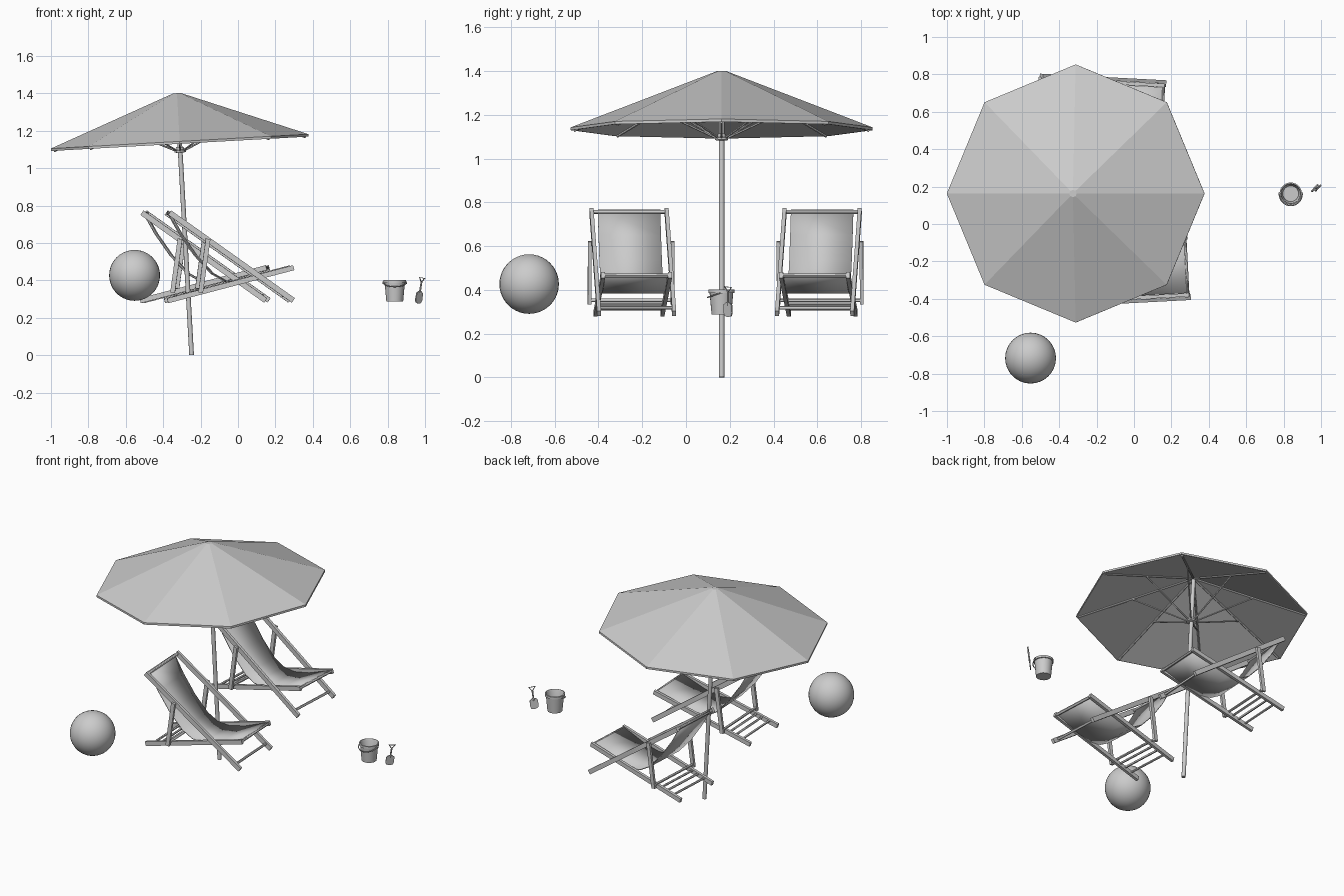
import bpy, bmesh, math
from mathutils import Vector, Matrix

if "Cube" in bpy.data.objects:
    bpy.data.objects.remove(bpy.data.objects["Cube"])


def finish(name, bm, M=Matrix(), smooth=False):
    bmesh.ops.recalc_face_normals(bm, faces=bm.faces)
    bm.transform(M)
    me = bpy.data.meshes.new(name)
    bm.to_mesh(me)
    bm.free()
    ob = bpy.data.objects.new(name, me)
    bpy.context.collection.objects.link(ob)
    if smooth:
        bpy.ops.object.select_all(action='DESELECT')
        ob.select_set(True)
        bpy.context.view_layer.objects.active = ob
        bpy.ops.object.shade_smooth_by_angle()
    return ob


def tube(name, p, q, r, M=Matrix(), n=12):
    p, q = Vector(p), Vector(q)
    bm = bmesh.new()
    rot = (q - p).to_track_quat('Z', 'Y').to_matrix().to_4x4()
    bmesh.ops.create_cone(bm, cap_ends=True, segments=n, radius1=r, radius2=r,
                          depth=(q - p).length, matrix=Matrix.Translation((p + q) / 2) @ rot)
    return finish(name, bm, M, n > 6)


def beam(name, p, q, thick, wide, M=Matrix()):
    # rectangular bar lying in a plane of constant y
    p, q = Vector(p), Vector(q)
    bm = bmesh.new()
    d = q - p
    ang = math.atan2(-d.z, d.x)
    bmesh.ops.create_cube(bm, size=1, matrix=Matrix.Translation((p + q) / 2)
                          @ Matrix.Rotation(ang, 4, 'Y')
                          @ Matrix.Diagonal((d.length, wide, thick, 1)))
    return finish(name, bm, M)


def lathe(name, profile, n, M=Matrix(), smooth=True):
    bm = bmesh.new()
    rings = [[bm.verts.new((r * math.cos(2 * math.pi * i / n), r * math.sin(2 * math.pi * i / n), z))
              for i in range(n)] for r, z in profile]
    for a, b in zip(rings, rings[1:]):
        for i in range(n):
            bm.faces.new((a[i], a[(i + 1) % n], b[(i + 1) % n], b[i]))
    bm.faces.new(rings[0])
    bm.faces.new(rings[-1])
    return finish(name, bm, M, smooth)


def wire(name, pts, r, M, cyclic=False):
    cu = bpy.data.curves.new(name, 'CURVE')
    cu.dimensions = '3D'
    cu.bevel_depth, cu.bevel_resolution = r, 2
    s = cu.splines.new('POLY')
    s.points.add(len(pts) - 1)
    for sp, p in zip(s.points, pts):
        sp.co = (*p, 1)
    s.use_cyclic_u = cyclic
    cu.use_fill_caps = True
    ob = bpy.data.objects.new(name, cu)
    bpy.context.collection.objects.link(ob)
    ob.matrix_world = M


# Parasol, leaning slightly to the left
P = Matrix.Translation((-0.248, 0.163, 0)) @ Matrix.Rotation(math.radians(-3.2), 4, 'Y')
tube("parasol_pole", (0, 0, 0.001), (0, 0, 1.39), 0.0125, P, 16)
lathe("canopy", [(0.02, 1.392), (0.683, 1.132), (0.69, 1.132), (0.69, 1.145), (0.02, 1.403)], 8, P, False)
lathe("parasol_hub", [(0.022, 1.085), (0.03, 1.087), (0.03, 1.098), (0.02, 1.10), (0.02, 1.115)], 16, P)
for i in range(8):
    c, s = math.cos(i * math.pi / 4), math.sin(i * math.pi / 4)
    tube("canopy_rib", (0.015 * c, 0.015 * s, 1.387), (0.675 * c, 0.675 * s, 1.130), 0.006, P, 6)
    tube("canopy_strut", (0.022 * c, 0.022 * s, 1.095), (0.36 * c, 0.36 * s, 1.253), 0.005, P, 6)


# Deck chairs facing right
def deck_chair(M):
    for s in (-1, 1):
        beam("back_rail", (-0.337, 0.172 * s, 0.762), (0.325, 0.172 * s, 0.293), 0.029, 0.018, M)
        beam("seat_rail", (-0.347, 0.153 * s, 0.291), (0.328, 0.153 * s, 0.468), 0.027, 0.018, M)
        beam("prop_leg", (-0.132, 0.190 * s, 0.622), (-0.172, 0.190 * s, 0.335), 0.025, 0.016, M)
    # cross bars
    tube("top_bar", (-0.328, -0.172, 0.757), (-0.328, 0.172, 0.757), 0.009, M)
    tube("front_bar", (0.318, -0.153, 0.466), (0.318, 0.153, 0.466), 0.009, M)
    tube("low_bar", (0.29, -0.172, 0.318), (0.29, 0.172, 0.318), 0.008, M)
    tube("prop_bar", (-0.17, -0.195, 0.352), (-0.17, 0.195, 0.352), 0.008, M)
    for x, z in ((-0.29, 0.312), (-0.24, 0.325), (-0.20, 0.336)):
        tube("notch_bar", (x, -0.153, z), (x, 0.153, z), 0.007, M)
    # sagging cloth, smoothed through a few points
    pts = [(-0.335, 0.766), (-0.27, 0.65), (-0.19, 0.535), (-0.10, 0.437), (-0.03, 0.397),
           (0.05, 0.387), (0.16, 0.411), (0.322, 0.474)]
    bm = bmesh.new()
    rows = [[bm.verts.new((x, y, z)) for y in (-0.143, 0.143)] for x, z in pts]
    for a, b in zip(rows, rows[1:]):
        bm.faces.new((a[0], a[1], b[1], b[0]))
    ob = finish("cloth_seat", bm, M, True)
    m = ob.modifiers.new("thickness", 'SOLIDIFY')
    m.thickness, m.offset = 0.005, 0


for x, y, a in ((-0.038, -0.243, 3), (-0.168, 0.605, -3)):
    deck_chair(Matrix.Translation((x, y, 0)) @ Matrix.Rotation(math.radians(a), 4, 'Z'))

# Ball
bm = bmesh.new()
bmesh.ops.create_uvsphere(bm, u_segments=32, v_segments=20, radius=0.136)
finish("beach_ball", bm, Matrix.Translation((-0.553, -0.717, 0.427)), True)

# Bucket with rim and lowered handle
B = Matrix.Translation((0.838, 0.162, 0.288))
lathe("bucket", [(0.045, 0), (0.054, 0.098), (0.060, 0.099), (0.060, 0.113), (0.054, 0.115),
                 (0.050, 0.108), (0.042, 0.006)], 24, B)
arc = [(0.062 * math.cos(t), 0.064 * math.sin(t), 0.1 - 0.022 * abs(math.sin(t)))
       for t in (math.pi + math.pi * i / 16 for i in range(17))]
wire("bucket_handle", arc, 0.003, B)
for s in (-1, 1):
    tube("handle_knob", (0.056 * s, 0, 0.1), (0.066 * s, 0, 0.1), 0.006, B)

# Spade, leaning and turned half sideways
S = (Matrix.Translation((0.963, 0.192, 0.278)) @ Matrix.Rotation(math.radians(9), 4, 'Y')
     @ Matrix.Rotation(math.radians(48), 4, 'Z'))
bm = bmesh.new()
outline = [(-0.02, 0.003), (0, -0.002), (0.02, 0.003), (0.026, 0.02), (0.024, 0.055),
           (0.008, 0.066), (-0.008, 0.066), (-0.024, 0.055), (-0.026, 0.02)]
bm.faces.new([bm.verts.new((x, 0, z)) for x, z in outline])
blade = finish("spade_blade", bm, S)
m = blade.modifiers.new("thickness", 'SOLIDIFY')
m.thickness, m.offset = 0.006, 0
tube("spade_shaft", (0, 0, 0.05), (0, 0, 0.115), 0.005, S)
wire("spade_grip", [(0, 0, 0.112), (0.02, 0, 0.137), (-0.02, 0, 0.137)], 0.004, S, True)
